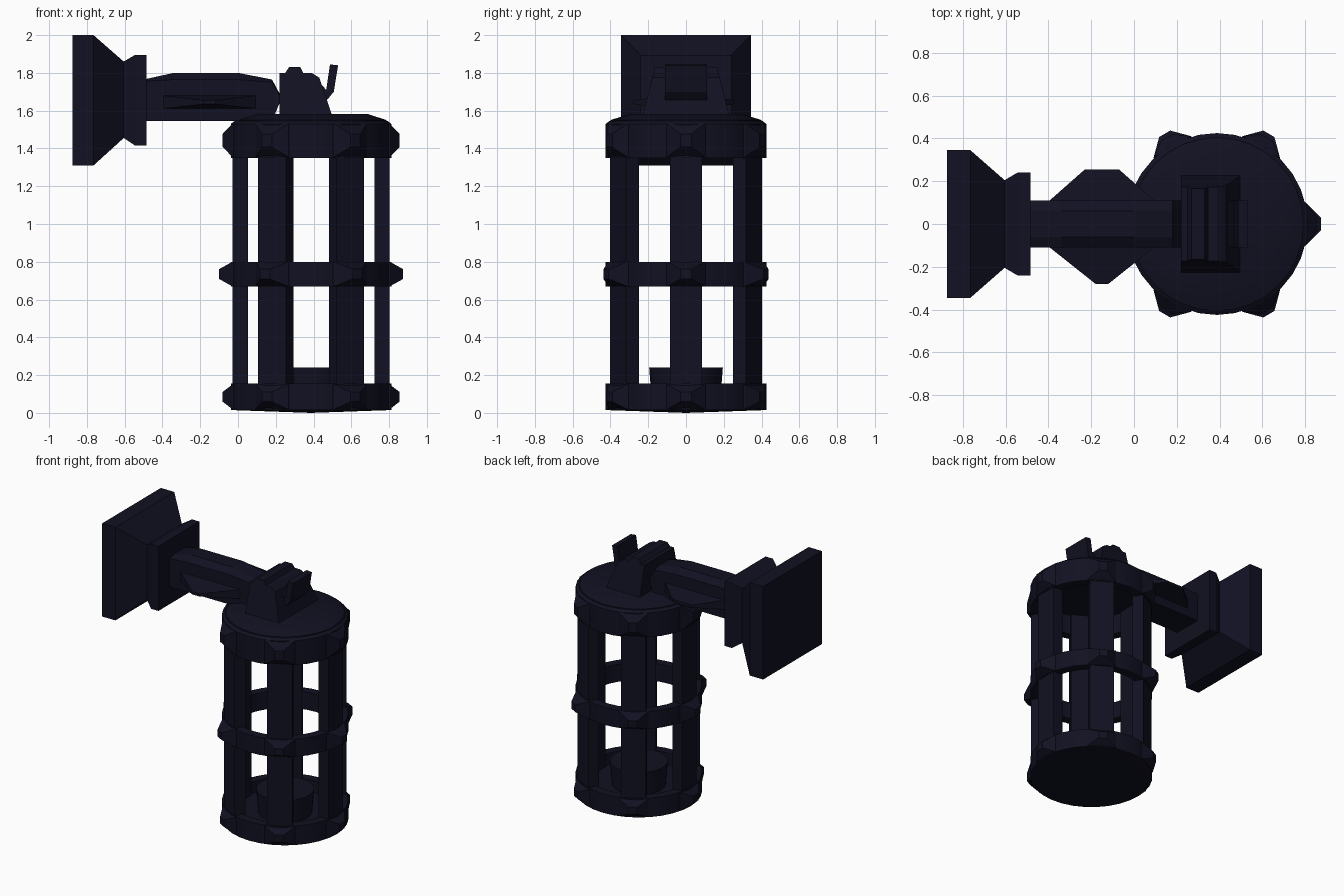
import bpy, bmesh, math
from mathutils import Matrix, Vector

if "Cube" in bpy.data.objects:
    bpy.data.objects.remove(bpy.data.objects["Cube"])

CX = 0.387  # lantern axis

mat = bpy.data.materials.new("dark navy metal")
mat.diffuse_color = (0.0055, 0.0055, 0.016, 1)
mat.use_nodes = True
mat.node_tree.nodes["Principled BSDF"].inputs["Base Color"].default_value = mat.diffuse_color


def finish(name, bm, smooth=False):
    bmesh.ops.recalc_face_normals(bm, faces=bm.faces)
    me = bpy.data.meshes.new(name)
    bm.to_mesh(me)
    bm.free()
    me.materials.append(mat)
    ob = bpy.data.objects.new(name, me)
    bpy.context.collection.objects.link(ob)
    if smooth:
        bpy.ops.object.select_all(action='DESELECT')
        ob.select_set(True)
        bpy.context.view_layer.objects.active = ob
        bpy.ops.object.shade_smooth_by_angle(angle=math.radians(30))
    return ob


def loft(name, sections, matrix=None):
    """Skin a list of equal-length point loops and cap both ends."""
    bm = bmesh.new()
    loops = [[bm.verts.new(p) for p in s] for s in sections]
    n = len(loops[0])
    for a, b in zip(loops, loops[1:]):
        for i in range(n):
            j = (i + 1) % n
            bm.faces.new((a[i], a[j], b[j], b[i]))
    bm.faces.new(loops[0])
    bm.faces.new(loops[-1])
    if matrix:
        bm.transform(matrix)
    return finish(name, bm)


def lathe(name, prof, closed=False, n=32):
    """Revolve an (r, z) profile about the lantern axis."""
    bm = bmesh.new()
    cols = []
    for r, z in prof:
        if r == 0:
            cols.append([bm.verts.new((CX, 0, z))] * n)
        else:
            cols.append([bm.verts.new((CX + r * math.cos(2 * math.pi * i / n),
                                       r * math.sin(2 * math.pi * i / n), z)) for i in range(n)])
    pairs = list(zip(cols, cols[1:])) + ([(cols[-1], cols[0])] if closed else [])
    for a, b in pairs:
        for i in range(n):
            j = (i + 1) % n
            bm.faces.new(list(dict.fromkeys((a[i], a[j], b[j], b[i]))))
    return finish(name, bm, True)


def rect_x(x, hy, z0, z1):
    return [(x, -hy, z0), (x, hy, z0), (x, hy, z1), (x, -hy, z1)]


# wall plate with pinched neck and flange
loft("wall_plate", [rect_x(-.875, .345, 1.31, 2.0), rect_x(-.765, .345, 1.31, 2.0),
                    rect_x(-.605, .205, 1.455, 1.86), rect_x(-.545, .24, 1.415, 1.895),
                    rect_x(-.485, .24, 1.415, 1.895)])

# arm with chamfered top
arm = []
for x, zb, zs, zt in [(-.5, 1.545, 1.755, 1.765), (-.34, 1.545, 1.765, 1.8), (0, 1.545, 1.765, 1.8),
                      (.18, 1.545, 1.75, 1.765), (.22, 1.64, 1.68, 1.69)]:
    arm.append([(x, -.11, zb), (x, .11, zb), (x, .11, zs), (x, .06, zt), (x, -.06, zt), (x, -.11, zs)])
loft("arm", arm)

# pointed side fins on the arm
for name, s, tip, x0, x1 in [("arm_fin_back", 1, .255, -.23, -.07), ("arm_fin_front", -1, .28, -.18, -.12)]:
    def fin(y, a, b, z0, z1):
        return [(a, y, z0), (b, y, z0), (b, y, z1), (a, y, z1)]
    loft(name, [fin(s * .105, -.4, .1, 1.61, 1.68), fin(s * tip, x0, x1, 1.635, 1.655)])

# hanger block, narrower toward the top
prof = [(.22, 1.55), (.22, 1.8), (.25, 1.8), (.27, 1.83), (.33, 1.83), (.345, 1.8),
        (.39, 1.8), (.43, 1.775), (.5, 1.57), (.5, 1.55)]
loft("hanger_block", [[(x, s * (.235 - .25 * (z - 1.55)), z) for x, z in prof] for s in (-1, 1)])

# bent tab
tab = [(.44, 1.74), (.45, 1.66), (.47, 1.655), (.507, 1.7), (.53, 1.84), (.487, 1.845), (.467, 1.71)]
loft("bent_tab", [[(x, y, z) for x, z in tab] for y in (-.11, .11)])

# lantern body
lathe("top_cap", [(0, 1.5), (.4, 1.5), (.4, 1.55), (.3, 1.582), (0, 1.582)])
lathe("top_ring", [(.36, 1.35), (.425, 1.35), (.425, 1.53), (.405, 1.545), (.36, 1.545)], True)
lathe("middle_ring", [(.36, .67), (.425, .67), (.425, .8), (.36, .8)], True)
lathe("base", [(0, 0), (.425, .015), (.425, .155), (.36, .155), (.36, .07), (0, .07)])
lathe("inner_cup", [(0, .05), (.18, .05), (.195, .24), (0, .24)])

# six posts and the pyramid studs over them on each ring
for k in range(6):
    m = Matrix.Translation((CX, 0, 0)) @ Matrix.Rotation(k * math.pi / 3, 4, 'Z')
    loft("post_%d" % k, [rect_x(.335, .085, .06, 1.52), rect_x(.415, .085, .06, 1.52)], m)
    for ring, z0, z1, r in [("base", .02, .15, .468), ("middle", .67, .8, .487), ("top", .0 + 1.355, 1.53, .468)]:
        d = (z1 - z0) * .3
        loft("%s_stud_%d" % (ring, k), [rect_x(.39, .11, z0, z1), rect_x(.417, .1, z0, z1),
                                        rect_x(r, .03, z0 + d, z1 - d)], m)
